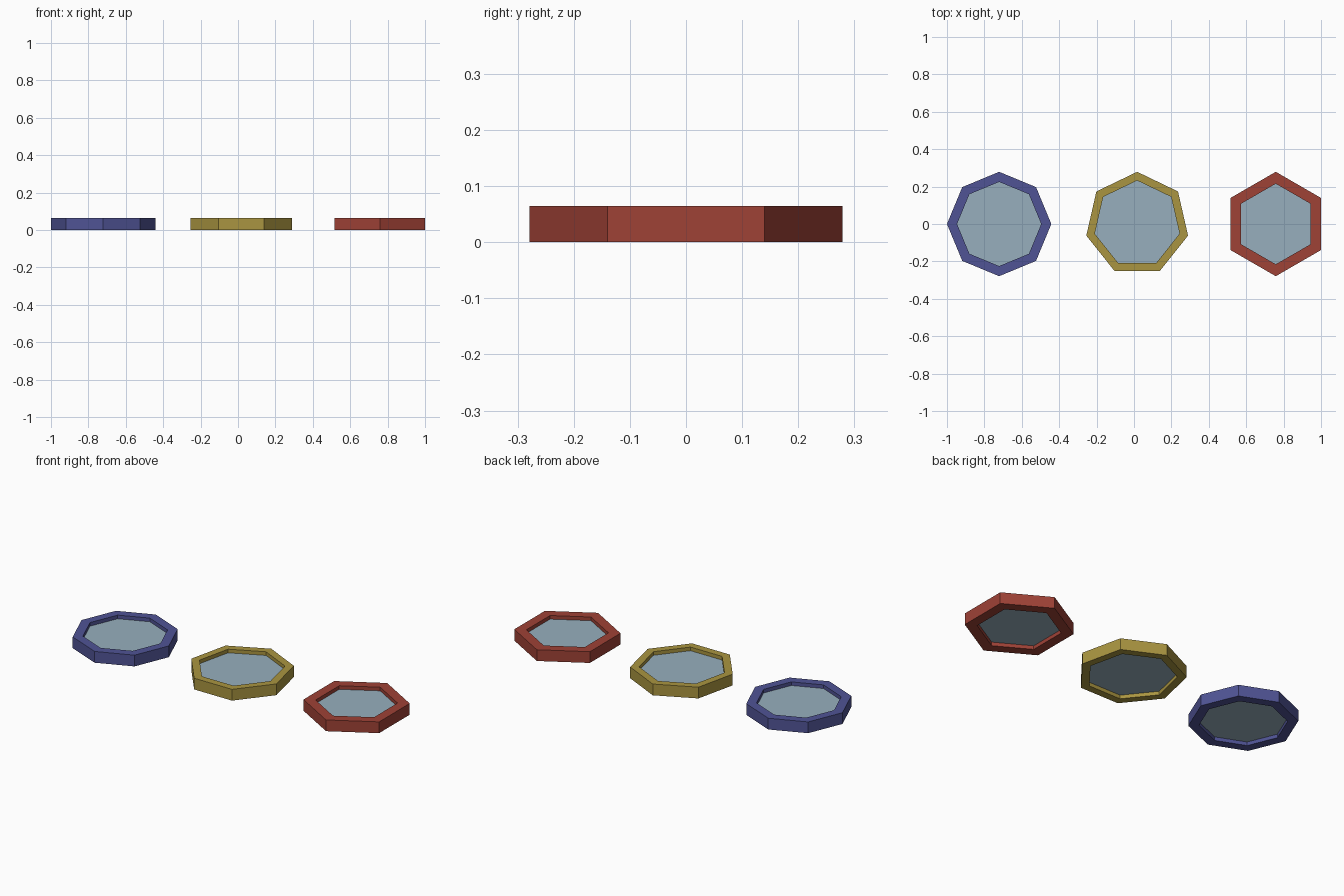
import bpy, bmesh
from math import pi, cos, sin

if "Cube" in bpy.data.objects:
    bpy.data.objects.remove(bpy.data.objects["Cube"])

HEIGHT = 0.065           # frame height
GLASS_Z = (0.021, 0.044)  # pane sits recessed on both sides


def material(name, rgb):
    m = bpy.data.materials.new(name)
    m.diffuse_color = (*rgb, 1.0)
    m.use_nodes = True
    m.node_tree.nodes["Principled BSDF"].inputs["Base Color"].default_value = m.diffuse_color
    return m


def ring(bm, sides, radius, z):
    # regular polygon with one corner pointing to +y
    return [bm.verts.new((radius * cos(pi / 2 + 2 * pi * i / sides),
                          radius * sin(pi / 2 + 2 * pi * i / sides), z))
            for i in range(sides)]


def bridge(bm, a, b):
    n = len(a)
    for i in range(n):
        j = (i + 1) % n
        bm.faces.new((a[i], a[j], b[j], b[i]))


def finish(bm, name, x, mat):
    bmesh.ops.recalc_face_normals(bm, faces=bm.faces)
    me = bpy.data.meshes.new(name)
    bm.to_mesh(me)
    bm.free()
    me.materials.append(mat)
    ob = bpy.data.objects.new(name, me)
    ob.location.x = x
    bpy.context.collection.objects.link(ob)


def frame(name, sides, x, outer, inner, mat):
    # hollow prism: outer wall, top rim, inner wall, bottom rim
    bm = bmesh.new()
    loops = [ring(bm, sides, r, z) for r, z in
             ((outer, 0), (outer, HEIGHT), (inner, HEIGHT), (inner, 0))]
    for k in range(4):
        bridge(bm, loops[k], loops[(k + 1) % 4])
    finish(bm, name, x, mat)


def pane(name, sides, x, radius, mat):
    # solid glass plate filling the opening
    bm = bmesh.new()
    low, high = (ring(bm, sides, radius, z) for z in GLASS_Z)
    bridge(bm, low, high)
    bm.faces.new(low)
    bm.faces.new(high)
    finish(bm, name, x, mat)


glass = material("pale blue glass", (0.31, 0.43, 0.51))
windows = (
    ("octagon", 8, -0.721, 0.279, 0.225, material("indigo", (0.080, 0.088, 0.30))),
    ("heptagon", 7, 0.017, 0.279, 0.2325, material("mustard", (0.40, 0.30, 0.052))),
    ("hexagon", 6, 0.758, 0.279, 0.2155, material("brick red", (0.345, 0.054, 0.037))),
)
for name, sides, x, outer, inner, mat in windows:
    frame(name + "_frame", sides, x, outer, inner, mat)
    pane(name + "_glass", sides, x, inner, glass)
